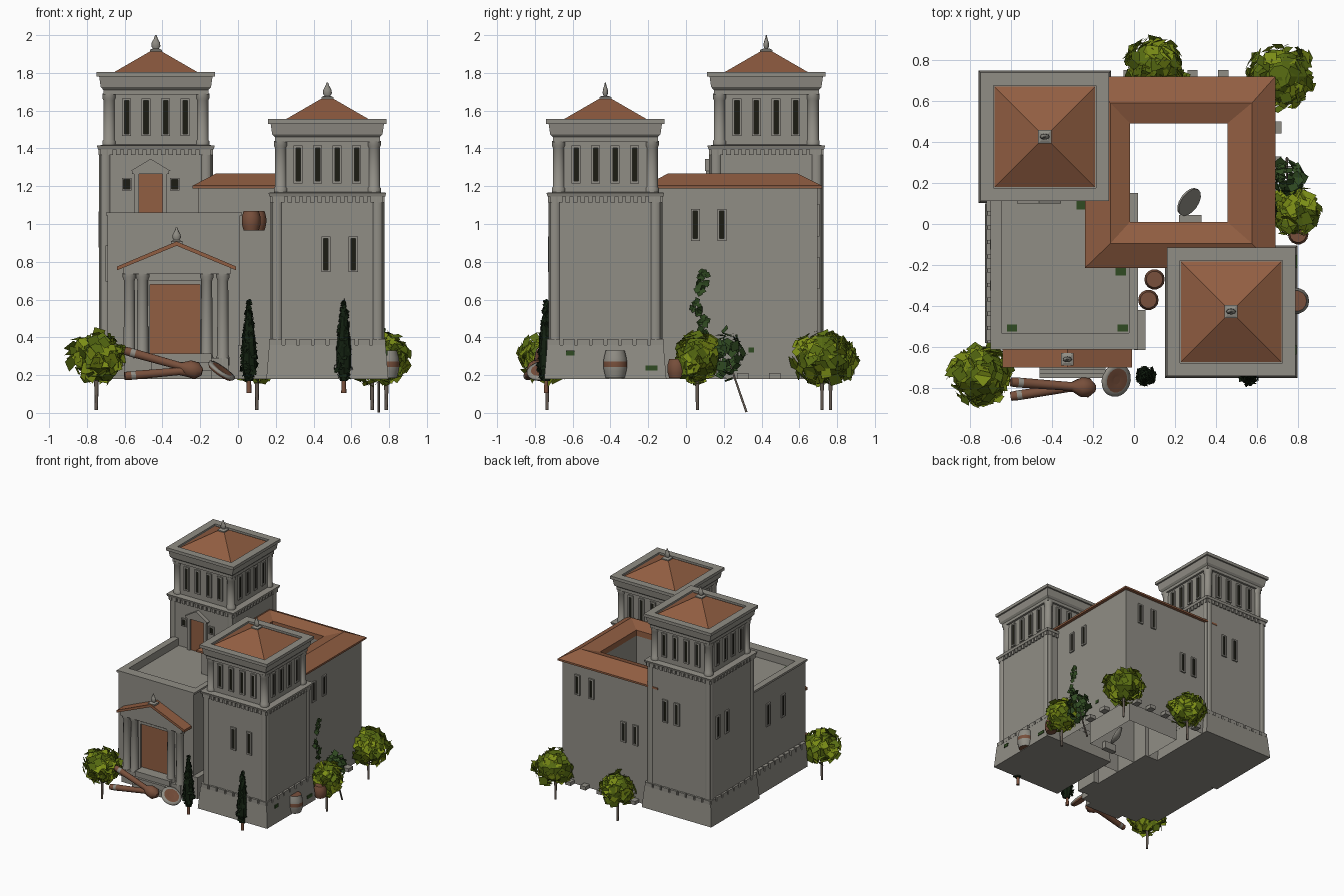
import bpy, math, random
from mathutils import Vector, Euler

if "Cube" in bpy.data.objects:
    bpy.data.objects.remove(bpy.data.objects["Cube"])
random.seed(4)

def mat(name, r, g, b):
    m = bpy.data.materials.new(name)
    m.diffuse_color = (r, g, b, 1)
    m.use_nodes = True
    m.node_tree.nodes["Principled BSDF"].inputs["Base Color"].default_value = m.diffuse_color
    return m
STONE = mat("stone", 0.28, 0.268, 0.235)
TILE = mat("terracotta", 0.285, 0.112, 0.054)
DARK = mat("window_dark", 0.012, 0.012, 0.007)
LIME = mat("leaf_light", 0.20, 0.27, 0.008)
MID = mat("leaf_mid", 0.10, 0.155, 0.006)
DEEP = mat("cypress_green", 0.006, 0.014, 0.005)
IVY = mat("ivy_green", 0.03, 0.07, 0.016)
WOOD = mat("wood", 0.19, 0.08, 0.045)
BARK = mat("bark", 0.13, 0.105, 0.085)

def mesh(name, verts, faces, *mats):
    me = bpy.data.meshes.new(name)
    me.from_pydata(verts, [], faces)
    for m in mats:
        me.materials.append(m)
    ob = bpy.data.objects.new(name, me)
    bpy.context.collection.objects.link(ob)
    return ob

def boxes(name, items, m):
    v, f = [], []
    for x0, x1, y0, y1, z0, z1 in items:
        n = len(v)
        v += [(x, y, z) for z in (z0, z1) for x, y in ((x0, y0), (x1, y0), (x1, y1), (x0, y1))]
        f += [[n + i for i in q] for q in ((3, 2, 1, 0), (4, 5, 6, 7), (0, 1, 5, 4), (1, 2, 6, 5), (2, 3, 7, 6), (3, 0, 4, 7))]
    return mesh(name, v, f, m)

def rect_loft(name, rects, m, closed=False, caps=True):
    """Stack of (x0, x1, y0, y1, z) rectangles; closed makes a hollow ring."""
    v, f, k = [], [], len(rects)
    for x0, x1, y0, y1, z in rects:
        v += [(x0, y0, z), (x1, y0, z), (x1, y1, z), (x0, y1, z)]
    for j in range(k if closed else k - 1):
        a, b = 4 * j, 4 * ((j + 1) % k)
        f += [(a + i, a + (i + 1) % 4, b + (i + 1) % 4, b + i) for i in range(4)]
    if caps and not closed:
        f += [(3, 2, 1, 0), tuple(range(4 * k - 4, 4 * k))]
    return mesh(name, v, f, m)

def square(name, cx, cy, prof, m):
    return rect_loft(name, [(cx - h, cx + h, cy - h, cy + h, z) for h, z in prof], m)

def lathe(name, pos, prof, m, n=12, rot=(0, 0, 0), sy=1, smooth=True, bands=()):
    v = [(r * math.cos(2 * math.pi * i / n), sy * r * math.sin(2 * math.pi * i / n), z) for r, z in prof for i in range(n)]
    f = [(a * n + i, a * n + (i + 1) % n, (a + 1) * n + (i + 1) % n, (a + 1) * n + i) for a in range(len(prof) - 1) for i in range(n)]
    f += [tuple(range(n))[::-1], tuple(range(len(v) - n, len(v)))]
    ob = mesh(name, v, f, m, STONE)
    ob.location, ob.rotation_euler = pos, rot
    for p in ob.data.polygons:
        p.use_smooth = smooth and len(p.vertices) == 4
        if p.index // n in bands:
            p.material_index = 1
    return ob

def prism(name, pts, y0, y1, m):
    n = len(pts)
    v = [(x, y, z) for y in (y0, y1) for x, z in pts]
    f = [tuple(range(n)), tuple(range(n, 2 * n))[::-1]] + [(i, i + n, (i + 1) % n + n, (i + 1) % n) for i in range(n)]
    return mesh(name, v, f, m)

frames, panes = [], []
def window(x, y, z, axis, w=0.048, h=0.19, t=0.012, d=0.012):
    """Frame bars and a dark pane, centred on a wall facing along the axis."""
    def bar(u0, u1, z0, z1, dep, out):
        out.append((x + u0, x + u1, y - dep, y + dep, z + z0, z + z1) if axis == 'y' else
                   (x - dep, x + dep, y + u0, y + u1, z + z0, z + z1))
    a, b = w / 2, h / 2
    bar(-a, -a + t, -b, b, d, frames); bar(a - t, a, -b, b, d, frames)
    bar(-a, a, b - t, b, d, frames); bar(-a, a, -b, -b + t, d, frames)
    bar(-a + t, a - t, -b + t, b - t, 0.004, panes)

def finial(name, x, y, z0, s=1.0):
    square(name + "_base", x, y, [(0.032 * s, z0), (0.032 * s, z0 + 0.03 * s), (0.018 * s, z0 + 0.036 * s)], STONE)
    lathe(name, (x, y, z0), [(0.012 * s, 0.03), (0.024 * s, 0.05 * s), (0.022 * s, 0.068 * s),
          (0.01 * s, 0.09 * s), (0.004 * s, 0.108 * s)], STONE, 8, sy=0.6)

def merlons(x0, x1, y0, y1, z, n):
    out, w, l = [], (x1 - x0) / n, (y1 - y0) / n
    for i in range(n):
        a, b = x0 + w * (i + 0.1), x0 + w * (i + 0.9)
        c, e = y0 + l * (i + 0.1), y0 + l * (i + 0.9)
        out += [(a, b, y0, y0 + 0.03, z, z + 0.03), (a, b, y1 - 0.03, y1, z, z + 0.03),
                (x0, x0 + 0.03, c, e, z, z + 0.03), (x1 - 0.03, x1, c, e, z, z + 0.03)]
    return out

# Two towers with loggia, cornice, pyramid roof and battered plinth
def tower(name, cx, cy, T):
    square(name + "_body", cx, cy, [(0.292, 0.18), (0.292, T - 0.41), (0.306, T - 0.41), (0.312, T - 0.39),
           (0.26, T - 0.385), (0.26, T - 0.12), (0.278, T - 0.12), (0.278, T - 0.095), (0.292, T - 0.08),
           (0.3, T - 0.025), (0.313, T - 0.025), (0.313, T), (0.25, T), (0.25, T - 0.015)], STONE)
    square(name + "_roof", cx, cy, [(0.245, T - 0.015), (0.02, T + 0.115)], TILE)
    finial(name + "_finial", cx, cy, T + 0.087)
    square(name + "_plinth", cx, cy, [(0.323, 0.18), (0.308, 0.36)], STONE)
    boxes(name + "_merlons", merlons(cx - 0.309, cx + 0.309, cy - 0.309, cy + 0.309, 0.36, 8), STONE)
    dent, s = [], 0.6 / 15
    for i in range(15):
        a = -0.3 + s * (i + 0.2)
        b = a + s * 0.6
        dent += [(cx + a, cx + b, cy - 0.303, cy + 0.303, T - 0.44, T - 0.405),
                 (cx - 0.303, cx + 0.303, cy + a, cy + b, T - 0.44, T - 0.405)]
    boxes(name + "_dentils", dent, STONE)
    for sx in (-1, 1):
        for sy in (-1, 1):
            lathe(name + "_corner_shaft", (cx + sx * 0.266, cy + sy * 0.266, 0), [(0.036, 0.3), (0.036, T - 0.41)], STONE)
            lathe(name + "_loggia_column", (cx + sx * 0.247, cy + sy * 0.247, 0), [(0.036, T - 0.39), (0.036, T - 0.365),
                  (0.031, T - 0.36), (0.031, T - 0.15), (0.036, T - 0.14), (0.036, T - 0.115)], STONE)
    for s in (-1, 1):
        for u in (-0.155, -0.052, 0.052, 0.155):
            window(cx + u, cy + s * 0.26, T - 0.24, 'y', h=0.2)
            window(cx + s * 0.26, cy + u, T - 0.24, 'x', h=0.2)
tower("rear_tower", -0.435, 0.425, 1.805)
tower("front_tower", 0.473, -0.427, 1.555)
for x in (0.465, 0.61):
    window(x, -0.719, 0.84, 'y')
for u in (-0.31, -0.42):
    window(u, 0.717, 1.03, 'y')
for u in (0.62, 0.5):
    window(-0.727, u, 0.97, 'x')

# Main block around an open courtyard, open underneath
O, I = (-0.21, 0.665, -0.185, 0.695), (-0.02, 0.455, 0.01, 0.49)
rect_loft("main_walls", [O + (0.18,), O + (1.2,), I + (1.2,), I + (0.18,)], STONE, caps=False)
rect_loft("main_roof", [(-0.24, 0.69, -0.215, 0.72, 1.188), (-0.24, 0.69, -0.215, 0.72, 1.203),
          (-0.115, 0.575, -0.095, 0.59, 1.268), I + (1.235,), I + (1.188,)], TILE, True)
for y in (0.05, 0.19):
    window(0.665, y, 0.995, 'x', h=0.17)
for x, z in ((0.52, 1.02), (0.39, 1.02), (0.09, 0.74), (-0.02, 0.74)):
    window(x, 0.695, z, 'y', h=0.17)
boxes("foot_stones", [(0.67, 0.72, y, y + 0.06, 0.18, 0.21) for y in (0.27, 0.44)] +
      [(x, x + 0.05, 0.69, 0.75, 0.18, 0.21) for x in (-0.05, 0.07, 0.26, 0.41, 0.55)], STONE)
lathe("courtyard_dish", (0.265, 0.11, 0.28), [(0.02, -0.02), (0.075, 0.0), (0.075, 0.01)], STONE, 16, (0.5, 0.9, 0))
boxes("courtyard_block", [(0.22, 0.33, 0.0, 0.045, 0.18, 0.24)], STONE)

# Terrace with parapet and low plinth
rect_loft("terrace", [(-0.69, 0.01, -0.605, 0.15, 0.18), (-0.69, 0.01, -0.605, 0.15, 1.045), (-0.7, 0.02, -0.612, 0.15, 1.045),
          (-0.7, 0.02, -0.612, 0.15, 1.062), (-0.645, -0.025, -0.53, 0.15, 1.062), (-0.645, -0.025, -0.53, 0.15, 1.0)], STONE)
rect_loft("terrace_plinth", [(-0.727, 0.0, -0.58, 0.1, 0.18), (-0.715, 0.0, -0.58, 0.1, 0.35)], STONE)
boxes("terrace_side_block", [(0.0, 0.055, -0.615, -0.42, 0.18, 0.36)], STONE)
boxes("terrace_merlons", [(-0.718, -0.65, y / 100, y / 100 + 0.055, 0.34, 0.385) for y in range(-57, 10, 7)], STONE)
for y in (-0.1, -0.3):
    window(-0.69, y, 0.79, 'x')
# Moss patches on the terrace and tower base
boxes("terrace_moss", [(-0.62, -0.57, -0.525, -0.49, 1.0, 1.004), (-0.08, -0.03, -0.525, -0.49, 1.0, 1.004),
      (-0.28, -0.24, 0.07, 0.12, 1.0, 1.004), (-0.09, -0.04, -0.25, -0.21, 1.0, 1.004)], IVY)
boxes("base_moss", [(0.784, 0.792, -0.635, -0.59, 0.305, 0.33), (0.789, 0.797, -0.215, -0.15, 0.225, 0.25),
      (0.664, 0.67, 0.33, 0.36, 0.32, 0.345)], IVY)
# Terrace door
boxes("terrace_door", [(-0.525, -0.4, 0.122, 0.14, 1.0, 1.265)], TILE)
boxes("terrace_door_frame", [(-0.55, -0.525, 0.11, 0.14, 1.0, 1.28), (-0.4, -0.375, 0.11, 0.14, 1.0, 1.28),
      (-0.56, -0.365, 0.105, 0.14, 1.265, 1.285)], STONE)
prism("terrace_door_pediment", [(-0.57, 1.28), (-0.355, 1.28), (-0.4625, 1.345)], 0.1, 0.14, STONE)
for x in (-0.59, -0.335):
    window(x, 0.133, 1.21, 'y', 0.05, 0.065, 0.008)

# Entrance portico
prism("portico_roof", [(-0.64, 0.755), (-0.325, 0.885), (-0.01, 0.755), (-0.01, 0.775), (-0.325, 0.908), (-0.64, 0.775)], -0.7, -0.58, TILE)
prism("portico_pediment", [(-0.61, 0.735), (-0.04, 0.735), (-0.04, 0.768), (-0.325, 0.888), (-0.61, 0.768)], -0.69, -0.59, STONE)
finial("portico_finial", -0.325, -0.66, 0.88, 0.95)
boxes("portico_steps", [(-0.6, -0.05, -0.69, -0.6, 0.18, 0.29), (-0.46, -0.14, -0.71, -0.6, 0.18, 0.315),
      (-0.46, -0.14, -0.73, -0.6, 0.18, 0.27), (-0.46, -0.14, -0.75, -0.6, 0.18, 0.225)], STONE)
for x in (-0.575, -0.505, -0.165, -0.08):
    lathe("portico_column", (x, -0.655, 0), [(0.036, 0.25), (0.036, 0.29), (0.031, 0.305), (0.028, 0.7), (0.036, 0.72), (0.036, 0.74)], STONE)
boxes("entrance_door", [(-0.465, -0.2, -0.62, -0.6, 0.3, 0.68)], TILE)
boxes("entrance_door_frame", [(-0.485, -0.465, -0.63, -0.6, 0.3, 0.7), (-0.2, -0.18, -0.63, -0.6, 0.3, 0.7),
      (-0.485, -0.18, -0.63, -0.6, 0.68, 0.7)], STONE)
boxes("window_frames", frames, STONE)
boxes("window_panes", panes, DARK)

# Barrels and loose props
def barrel(x, y, z, r, h, m=WOOD, bands=()):
    lathe("barrel", (x, y, z), [(r * 0.8, 0), (r * 0.95, h * 0.25), (r, h * 0.4), (r, h * 0.6), (r * 0.95, h * 0.75), (r * 0.8, h)], m, 14, bands=bands)
barrel(0.10, -0.27, 0.965, 0.05, 0.105)
barrel(0.07, -0.37, 0.965, 0.05, 0.105)
barrel(0.79, -0.375, 0.185, 0.064, 0.145, WOOD, (0, 1, 3, 4))
barrel(0.8, -0.05, 0.185, 0.05, 0.1)
def log(a, b, r):
    d = Vector(b) - Vector(a)
    L = d.length
    lathe("long_necked_jar", a, [(0.022, 0), (0.024, L * 0.08), (0.024, L * 0.14), (0.021, L * 0.72), (r, L * 0.83),
          (r, L * 0.93), (r * 0.4, L)], WOOD, 10, d.to_track_quat('Z', 'Y').to_euler(), bands=(1,))
log((-0.6, -0.77, 0.33), (-0.19, -0.8, 0.215), 0.047)
log((-0.6, -0.84, 0.195), (-0.2, -0.78, 0.23), 0.036)
lathe("tilted_plate", (-0.09, -0.76, 0.22), [(0.07, -0.012), (0.082, 0), (0.082, 0.012), (0.06, 0.014), (0.02, 0.01)], WOOD, 18, (0.2, 0.6, 0), bands=(1, 2))

# Foliage made of small leaf plates
def leaves(name, n, point, size, *mats):
    v, f = [], []
    for _ in range(n):
        p, nrm = point()
        q = (nrm + 0.6 * Vector([random.uniform(-1, 1) for _ in range(3)])).to_track_quat('Z', 'Y') @ Euler((0, 0, random.uniform(0, 6))).to_quaternion()
        s, k = size * random.uniform(0.7, 1.2), len(v)
        v += [p + q @ Vector(c) * s for c in ((-1, -0.6, 0), (0.6, -1, 0), (1, 0.5, 0), (-0.4, 0.9, 0))]
        f.append((k, k + 1, k + 2, k + 3))
    ob = mesh(name, v, f, *mats)
    for p in ob.data.polygons:
        p.material_index = random.randrange(len(mats))

def ball(c, r, rz):
    def pt():
        d = Vector([random.gauss(0, 1) for _ in range(3)]).normalized()
        k = random.uniform(0.66, 0.93)
        return Vector(c) + Vector((d.x * r, d.y * r, d.z * rz)) * k, d
    return pt

for x, y, z, r, rz in ((-0.75, -0.735, 0.295, 0.16, 0.145), (0.1, 0.765, 0.285, 0.16, 0.135),
                       (0.71, 0.72, 0.295, 0.18, 0.155), (0.785, 0.06, 0.29, 0.13, 0.145)):
    lathe("bush_core", (x, y, z), [(0.2 * r, -0.75 * rz), (0.7 * r, -0.4 * rz), (0.75 * r, 0.25 * rz), (0.3 * r, 0.72 * rz)], MID, 9, smooth=False)
    leaves("bush_leaves", 170, ball((x, y, z), r, rz), 0.036, LIME, MID)
    lathe("bush_trunk", (x, y, 0), [(0.009, 0.015), (0.012, 0.2)], BARK, 6)
for x in (0.058, 0.56):
    lathe("cypress_core", (x, -0.74, 0), [(0.02, 0.17), (0.04, 0.24), (0.038, 0.35), (0.024, 0.47), (0.004, 0.59)], DEEP, 8, smooth=False)
    def cone(x=x):
        t, a = random.random(), random.uniform(0, 6.283)
        d = Vector((math.cos(a), math.sin(a), 0.3))
        r = 0.05 * (1 - t) ** 0.6 * min(1, 0.5 + 4 * t)
        return Vector((x, -0.74, 0.18 + 0.41 * t)) + Vector((d.x, d.y, 0)) * r, d
    leaves("cypress_leaves", 170, cone, 0.014, DEEP)
    lathe("cypress_trunk", (x, -0.74, 0), [(0.014, 0.105), (0.01, 0.2)], WOOD, 6)

# Creeper on the side wall and a leaning shrub
def creeper():
    t = random.random()
    return Vector((0.685, 0.07 + 0.025 * math.sin(9 * t) + random.uniform(-0.025, 0.025), 0.4 + 0.36 * t)), Vector((1, 0, 0))
leaves("creeper_leaves", 40, creeper, 0.02, IVY)
leaves("shrub_leaves", 70, ball((0.755, 0.22, 0.31), 0.09, 0.15), 0.03, IVY)
lathe("shrub_trunk", (0.745, 0.32, 0.004), [(0.007, 0), (0.005, 0.3)], BARK, 6, (0.33, 0, 0))
